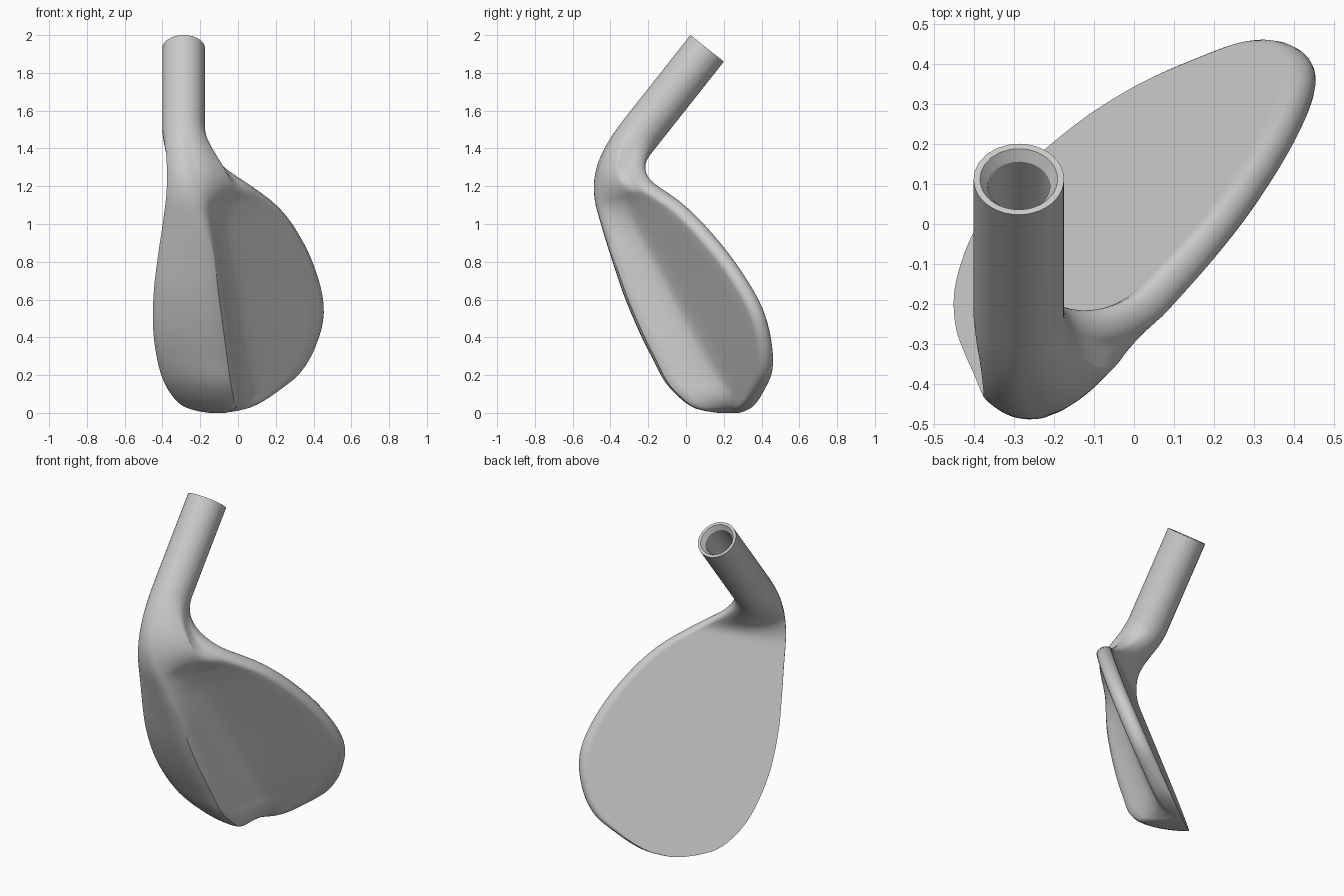
import bpy, bmesh
from math import sin, cos, pi, exp, radians
from mathutils import Vector

cube = bpy.data.objects.get("Cube")
if cube:
    bpy.data.objects.remove(cube, do_unlink=True)

# Striking face frame: across, up and outward normal
ORIGIN = Vector((0, 0.357, 0))
NORMAL = Vector((-0.74, 1, 0.44)).normalized()
ACROSS = Vector((1, 0.74, 0)).normalized()
UP = ACROSS.cross(NORMAL)
if UP.z < 0:
    UP = -UP

# Hosel frame
HOSEL_TOP = Vector((-0.288, 0.112, 1.93))
AXIS = Vector((0, 0.62, 0.784)).normalized()
SIDE = Vector((1, 0, 0))
FRONT = Vector((0, AXIS.z, -AXIS.y))
RADIUS = 0.113
STRAIGHT = 0.53

# Height, leading edge, far edge, bevel end, sole ridge, ridge depth, thickness
KEYS = [
    (0, -.19, -.115, -.13, -.16, .11, .04),
    (.01, -.275, -.045, -.09, -.175, .17, .065),
    (.035, -.375, .05, -.045, -.2, .225, .085),
    (.1, -.475, .17, -.01, -.24, .262, .09),
    (.2, -.565, .308, -.055, -.295, .285, .092),
    (.35, -.645, .377, -.125, -.35, .283, .093),
    (.5, -.698, .371, -.195, -.405, .278, .092),
    (.7, -.738, .256, -.28, -.475, .26, .09),
    (.9, -.756, .083, -.365, -.535, .23, .09),
    (1.04, -.764, -.07, -.415, -.585, .2, .09),
    (1.16, -.772, -.24, -.43, -.63, .168, .095),
]
SEAM = KEYS[-1][0]
FACE, RIM, BACK, BEVEL, SOLE = 14, 10, 6, 10, 10


def lerp(a, b, w):
    return a + (b - a) * w


def hermite(p, q, m, n, w):
    w2, w3 = w * w, w * w * w
    return (p * (2 * w3 - 3 * w2 + 1) + m * (w3 - 2 * w2 + w)
            + q * (3 * w2 - 2 * w3) + n * (w3 - w2))


def slope(i, c):
    a, b = KEYS[max(i - 1, 0)], KEYS[min(i + 1, len(KEYS) - 1)]
    return (b[c] - a[c]) / (b[0] - a[0])


def sample(s):
    i = max(k for k in range(len(KEYS) - 1) if KEYS[k][0] <= s)
    a, b = KEYS[i], KEYS[i + 1]
    h = b[0] - a[0]
    return [hermite(a[c], b[c], slope(i, c) * h, slope(i + 1, c) * h, (s - a[0]) / h)
            for c in range(1, len(a))]


def section(s):
    """Blade cross-section as (across, depth, matching hosel angle)."""
    lead, far, bevel, ridge, depth, thick = sample(s)
    c = thick / 2
    pts = []
    for i in range(FACE):                                 # striking face
        w = 0.5 - 0.5 * cos(pi * i / FACE)
        pts.append((lerp(lead, far - c, w), 0, lerp(210, 60, w)))
    for i in range(RIM):                                  # rounded rim
        w = i / RIM
        pts.append((far - c + c * sin(pi * w), c * (1 - cos(pi * w)), lerp(60, 10, w)))
    for i in range(BACK):                                 # flat back
        w = i / BACK
        pts.append((lerp(far - c, bevel, w), thick, lerp(10, -30, w)))
    start = len(pts)
    for i in range(BEVEL):                                # hollow bevel
        w = i / BEVEL
        pts.append((lerp(bevel, ridge, w), lerp(thick, depth, w ** 1.4), lerp(-30, -80, w)))
    for i in range(SOLE):                                 # cambered sole
        w = i / SOLE
        bulge = 0.08 * w * (1 - w)
        pts.append((lerp(ridge, lead, w) - bulge, depth * (1 - w) + bulge,
                    lerp(-80, -150, w)))
    n = len(pts)
    for _ in range(2):                                    # soften ridge and leading edge
        old = list(pts)
        for i in list(range(start, n)) + [0]:
            a, b, d = old[i - 1], old[i], old[(i + 1) % n]
            pts[i] = ((a[0] + 2 * b[0] + d[0]) / 4, (a[1] + 2 * b[1] + d[1]) / 4, b[2])
    return pts


def head_ring(s):
    ring = []
    for across, depth, _ in section(s):
        up = s * (1 + 0.2 * (across + 0.75)) + 0.36 * depth * exp(-s / 0.25)
        ring.append(ORIGIN + ACROSS * across + UP * up - NORMAL * depth)
    return ring


ANGLES = [radians(p[2]) for p in section(SEAM)]


def hosel_ring(radius, drop):
    centre = HOSEL_TOP - AXIS * drop
    return [centre + (SIDE * cos(a) + FRONT * sin(a)) * radius for a in ANGLES]


# Head, from toe to heel
rings = [head_ring(SEAM * (i / 50) ** 2) for i in range(51)]

# Neck, blending the heel into the hosel and swelling behind the blade
heel, below, collar = rings[-1], head_ring(SEAM - 0.03), hosel_ring(RADIUS, STRAIGHT)
STEPS = 20
for k in range(1, STEPS + 1):
    ring = []
    for i, (p, b, q) in enumerate(zip(heel, below, collar)):
        pull = (q - p).length * 1.2
        w = (i - FACE - RIM) / (BACK + BEVEL)
        swell = 0.4 * sin(pi * w) if 0 < w < 1 else 0
        leave = ((p - b).normalized() - NORMAL * swell).normalized()
        ring.append(hermite(p, q, leave * pull, AXIS * pull, k / STEPS))
    rings.append(ring)

# Hosel tube, lip, chamfer and bore
for radius, drop in ((RADIUS, 0.25), (RADIUS, 0), (0.097, 0), (0.078, 0.028),
                     (0.078, 0.45)):
    rings.append(hosel_ring(radius, drop))

bm = bmesh.new()
loops = [[bm.verts.new(p) for p in ring] for ring in rings]
for low, high in zip(loops, loops[1:]):
    for i in range(len(low)):
        bm.faces.new((low[i - 1], low[i], high[i], high[i - 1]))
bm.faces.new(loops[0])
bm.faces.new(loops[-1])
bmesh.ops.recalc_face_normals(bm, faces=bm.faces)
mesh = bpy.data.meshes.new("club_head")
bm.to_mesh(mesh)
bm.free()

# Plain steel colour
steel = bpy.data.materials.new("grey_steel")
steel.use_nodes = True
colour = (0.6, 0.6, 0.6, 1)
steel.diffuse_color = colour
steel.node_tree.nodes["Principled BSDF"].inputs["Base Color"].default_value = colour
mesh.materials.append(steel)

head = bpy.data.objects.new("club_head", mesh)
bpy.context.collection.objects.link(head)
bpy.ops.object.select_all(action="DESELECT")
head.select_set(True)
bpy.context.view_layer.objects.active = head
bpy.ops.object.shade_smooth_by_angle(angle=radians(29))
